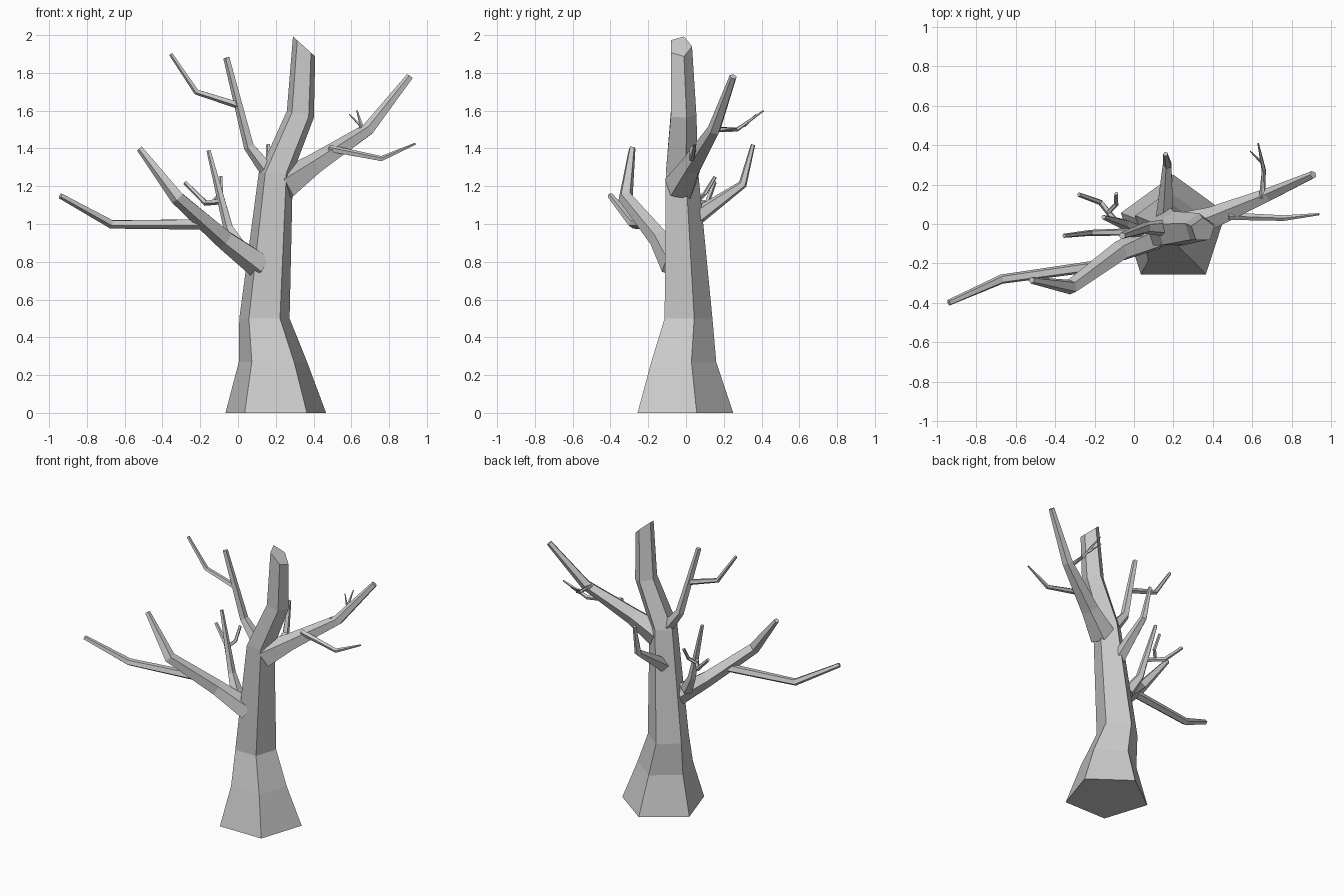
import bpy, bmesh, math
from mathutils import Vector

cube = bpy.data.objects.get("Cube")
if cube:
    bpy.data.objects.remove(cube)

bark = bpy.data.materials.new("grey_bark")
bark.use_nodes = True
GREY = (0.6, 0.6, 0.6, 1)
bark.diffuse_color = GREY
bark.node_tree.nodes["Principled BSDF"].inputs["Base Color"].default_value = GREY

SIDES = 5


def loft(name, rings):
    """Skin a list of five-sided rings and cap both ends, flat shaded."""
    bm = bmesh.new()
    loops = [[bm.verts.new(p) for p in ring] for ring in rings]
    for a, b in zip(loops, loops[1:]):
        for i in range(SIDES):
            j = (i + 1) % SIDES
            bm.faces.new((a[i], a[j], b[j], b[i]))
    bm.faces.new(loops[0][::-1])
    bm.faces.new(loops[-1])
    bmesh.ops.recalc_face_normals(bm, faces=bm.faces)
    mesh = bpy.data.meshes.new(name)
    bm.to_mesh(mesh)
    bm.free()
    mesh.materials.append(bark)
    obj = bpy.data.objects.new(name, mesh)
    bpy.context.collection.objects.link(obj)
    return obj


def branch(name, *path):
    """Tapered limb through (x, y, z, radius) points, mitred at each bend."""
    pts = [Vector(p[:3]) for p in path]
    rings = []
    for i, p in enumerate(pts):
        before = (p - pts[i - 1]).normalized() if i else Vector()
        after = (pts[i + 1] - p).normalized() if i + 1 < len(pts) else Vector()
        axis = (before + after).normalized()
        side = axis.cross(Vector((0, 1, 0))).normalized()
        up = side.cross(axis)
        turn = [math.tau * k / SIDES for k in range(SIDES)]
        rings.append([p + path[i][3] * (side * math.cos(a) + up * math.sin(a)) for a in turn])
    return loft(name, rings)


# Trunk: upright pentagons (x, y, z, radius, rise per unit x), point to the back
trunk_rings = []
for x, y, z, r, slope in (
    (0.2, -0.03, 0, 0.28, 0),
    (0.185, -0.03, 0.27, 0.19, 0),
    (0.14, 0, 0.5, 0.14, 0),
    (0.2, -0.03, 1.27, 0.095, 0),
    (0.33, -0.02, 1.58, 0.075, -0.25),
    (0.35, -0.03, 1.94, 0.062, -0.9),
):
    ring = []
    for k in range(SIDES):
        a = math.pi / 2 + math.tau * k / SIDES
        dx = r * math.cos(a)
        ring.append(Vector((x + dx, y + r * math.sin(a), z + dx * slope)))
    trunk_rings.append(ring)
loft("trunk", trunk_rings)

# Lower right limb and its long side shoot
branch("lower_right_limb", (0.12, -0.06, 0.78, 0.075), (-0.07, -0.14, 0.92, 0.055),
       (-0.32, -0.32, 1.14, 0.04), (-0.52, -0.285, 1.4, 0.018))
branch("lower_right_shoot", (-0.17, -0.21, 1.0, 0.03), (-0.67, -0.28, 1.0, 0.025),
       (-0.94, -0.4, 1.15, 0.016))

# Slim upright shoot behind the lower limb, with two twigs
branch("slim_shoot", (0.02, -0.04, 0.86, 0.045), (-0.05, 0.0, 0.98, 0.028),
       (-0.155, 0.035, 1.39, 0.012))
branch("slim_outer_twig", (-0.09, 0.01, 1.12, 0.016), (-0.17, 0.11, 1.11, 0.015),
       (-0.28, 0.15, 1.22, 0.012))
branch("slim_back_twig", (-0.13, 0.06, 1.12, 0.012), (-0.09, 0.1, 1.16, 0.012),
       (-0.09, 0.155, 1.25, 0.01))

# Back limb
branch("back_limb", (0.16, 0.03, 1.02, 0.05), (0.17, 0.3, 1.21, 0.024),
       (0.16, 0.355, 1.42, 0.012))

# Upper right limb and its side shoot
branch("upper_right_limb", (0.2, -0.02, 1.23, 0.05), (0.06, -0.02, 1.41, 0.03),
       (-0.06, -0.06, 1.88, 0.018))
branch("upper_right_shoot", (0, -0.04, 1.63, 0.02), (-0.22, -0.045, 1.7, 0.016),
       (-0.355, -0.06, 1.9, 0.011))

# Large left limb with its shoots
branch("left_limb", (0.24, -0.03, 1.2, 0.09), (0.4, 0.03, 1.31, 0.06),
       (0.69, 0.15, 1.5, 0.036), (0.91, 0.25, 1.78, 0.02))
branch("left_front_shoot", (0.48, 0.04, 1.4, 0.02), (0.76, 0.03, 1.345, 0.015),
       (0.94, 0.05, 1.425, 0.006))
branch("left_back_shoot", (0.65, 0.13, 1.5, 0.016), (0.66, 0.27, 1.5, 0.012),
       (0.63, 0.41, 1.6, 0.004))
branch("left_back_twig", (0.65, 0.31, 1.52, 0.008), (0.59, 0.37, 1.58, 0.003))
